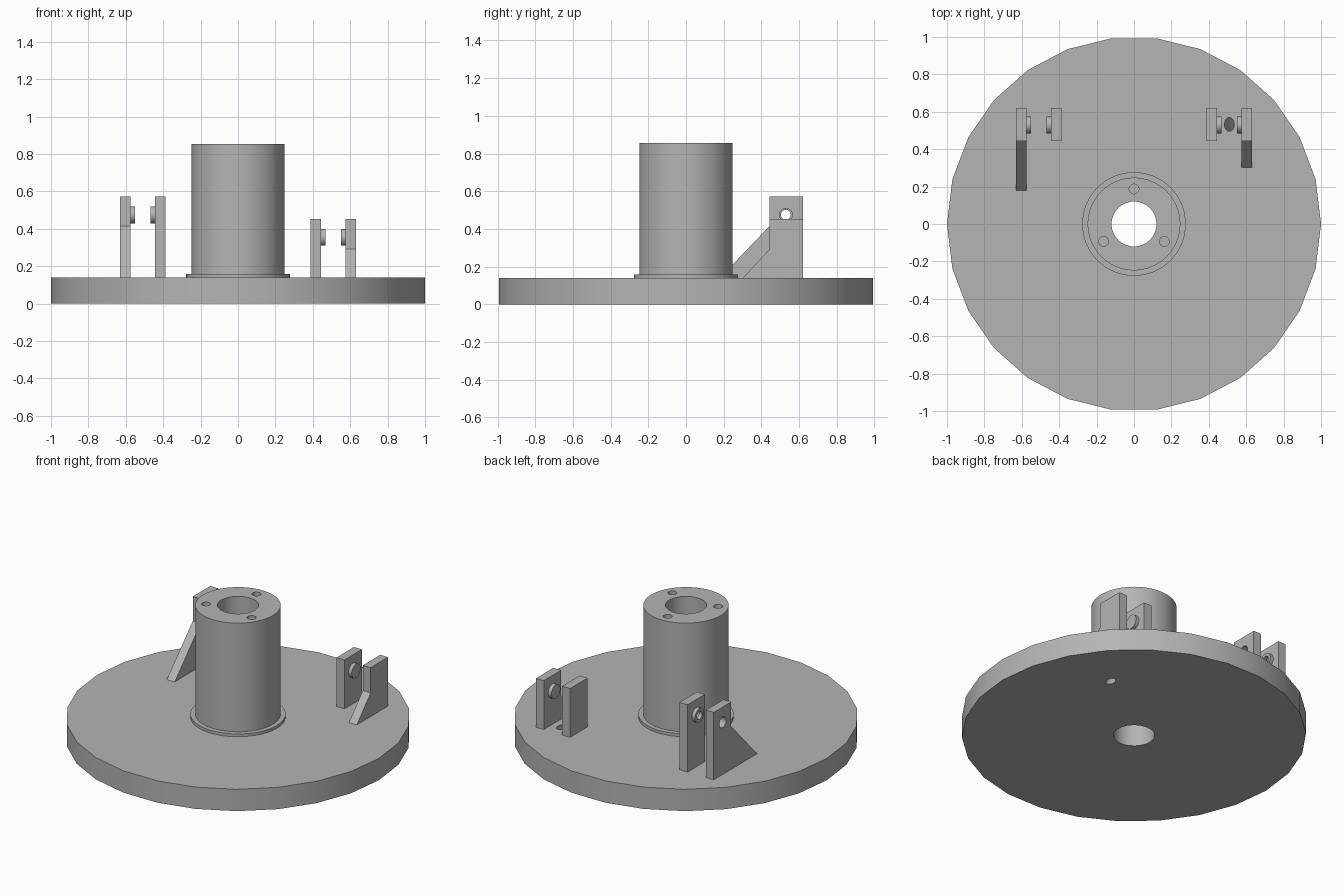
import bpy, bmesh
from math import radians, sin, cos, pi
from mathutils import Vector

cube = bpy.data.objects.get("Cube")
if cube:
    bpy.data.objects.remove(cube, do_unlink=True)

grey = bpy.data.materials.new("plain grey")
grey.use_nodes = True
grey.diffuse_color = (0.46, 0.46, 0.46, 1)
grey.node_tree.nodes["Principled BSDF"].inputs["Base Color"].default_value = (0.46, 0.46, 0.46, 1)


def add_object(name, bm):
    bmesh.ops.recalc_face_normals(bm, faces=bm.faces)
    mesh = bpy.data.meshes.new(name)
    bm.to_mesh(mesh)
    bm.free()
    mesh.materials.append(grey)
    obj = bpy.data.objects.new(name, mesh)
    bpy.context.collection.objects.link(obj)
    return obj


def rod(name, start, end, radius, sides=32):
    """Solid cylinder between two points."""
    start, end = Vector(start), Vector(end)
    axis = end - start
    bm = bmesh.new()
    bmesh.ops.create_cone(bm, cap_ends=True, segments=sides, radius1=radius,
                          radius2=radius, depth=axis.length)
    turn = axis.to_track_quat('Z', 'Y').to_matrix().to_4x4()
    turn.translation = (start + end) / 2
    bm.transform(turn)
    return add_object(name, bm)


def slab(name, outline, x0, x1):
    """Side outline in y and z, extruded along x."""
    bm = bmesh.new()
    face = bm.faces.new([bm.verts.new((x0, y, z)) for y, z in outline])
    new = bmesh.ops.extrude_face_region(bm, geom=[face])["geom"]
    bmesh.ops.translate(bm, vec=(x1 - x0, 0, 0),
                        verts=[v for v in new if isinstance(v, bmesh.types.BMVert)])
    return add_object(name, bm)


def drill(obj, start, end, radius, sides=32):
    """Cut a round hole between two points."""
    cutter = rod("drill_cutter", start, end, radius, sides)
    cutter.hide_render = True
    mod = obj.modifiers.new("hole", 'BOOLEAN')
    mod.operation = 'DIFFERENCE'
    mod.solver = 'EXACT'
    mod.object = cutter
    bpy.context.view_layer.objects.active = obj
    bpy.ops.object.modifier_apply(modifier=mod.name)
    bpy.data.objects.remove(cutter, do_unlink=True)


DECK = 0.14
LIP = 0.158
TOP = 0.855
PIN_Y = 0.53
parts = []

# Round base, with vertices on the x axis
base = rod("base_disc", (0, 0, 0), (0, 0, DECK), 1.0, 26)
for v in base.data.vertices:
    i = v.index // 2
    v.co.x, v.co.y = cos(2 * pi * i / 26), sin(2 * pi * i / 26)
parts.append(base)

# Collar and hollow post
collar = rod("collar", (0, 0, DECK), (0, 0, LIP), 0.277, 64)
post = rod("post", (0, 0, LIP), (0, 0, TOP), 0.248, 64)
parts += [collar, post]
for part in (base, collar, post):
    drill(part, (0, 0, -0.1), (0, 0, 1), 0.12, 48)

# Bolt holes in the post top
for k in range(3):
    a = radians(90 + 120 * k)
    x, y = 0.187 * cos(a), 0.187 * sin(a)
    drill(post, (x, y, TOP - 0.2), (x, y, TOP + 0.1), 0.026)

# Blind mounting holes under the base
for k in range(8):
    a = radians(22.5 + 45 * k)
    x, y = 0.88 * cos(a), 0.88 * sin(a)
    drill(base, (x, y, -0.1), (x, y, 0.1), 0.037)

# Slanted stepped holes beside the brackets
for x, y in ((0.51, 0.393), (-0.51, 0.277)):
    drill(base, (x, y - 0.1, -0.1), (x, y + 0.06, 0.06), 0.043)
    drill(base, (x, y - 0.1, -0.1), (x, y + 0.24, 0.24), 0.026)


def bracket(label, side, height, pin_z, foot_y, rib_z):
    """Two lugs with facing bushes; the outer lug has a sloping rib."""
    y0, y1 = 0.443, 0.62
    plain = [(y0, DECK), (y1, DECK), (y1, height), (y0, height)]
    ribbed = [(foot_y, DECK)] + plain[1:] + [(y0, rib_z)]
    for place, outline, x0, x1, bush in (("inner", plain, 0.388, 0.445, 0.467),
                                         ("outer", ribbed, 0.631, 0.575, 0.552)):
        lug = slab(f"{label}_{place}_lug", outline, side * x0, side * x1)
        drill(lug, (0.3 * side, PIN_Y, pin_z), (0.8 * side, PIN_Y, pin_z), 0.034)
        ring = rod(f"{label}_{place}_bush", (side * x1, PIN_Y, pin_z),
                   (side * bush, PIN_Y, pin_z), 0.045)
        drill(ring, (0.3 * side, PIN_Y, pin_z), (0.8 * side, PIN_Y, pin_z), 0.026)
        parts.extend([lug, ring])


bracket("tall_bracket", -1, 0.572, 0.475, 0.18, 0.415)
bracket("short_bracket", 1, 0.453, 0.355, 0.303, 0.292)

# Smooth the round walls, keep the edges sharp
bpy.ops.object.select_all(action='DESELECT')
for part in parts:
    part.select_set(True)
bpy.context.view_layer.objects.active = base
bpy.ops.object.shade_smooth_by_angle(angle=radians(30))
